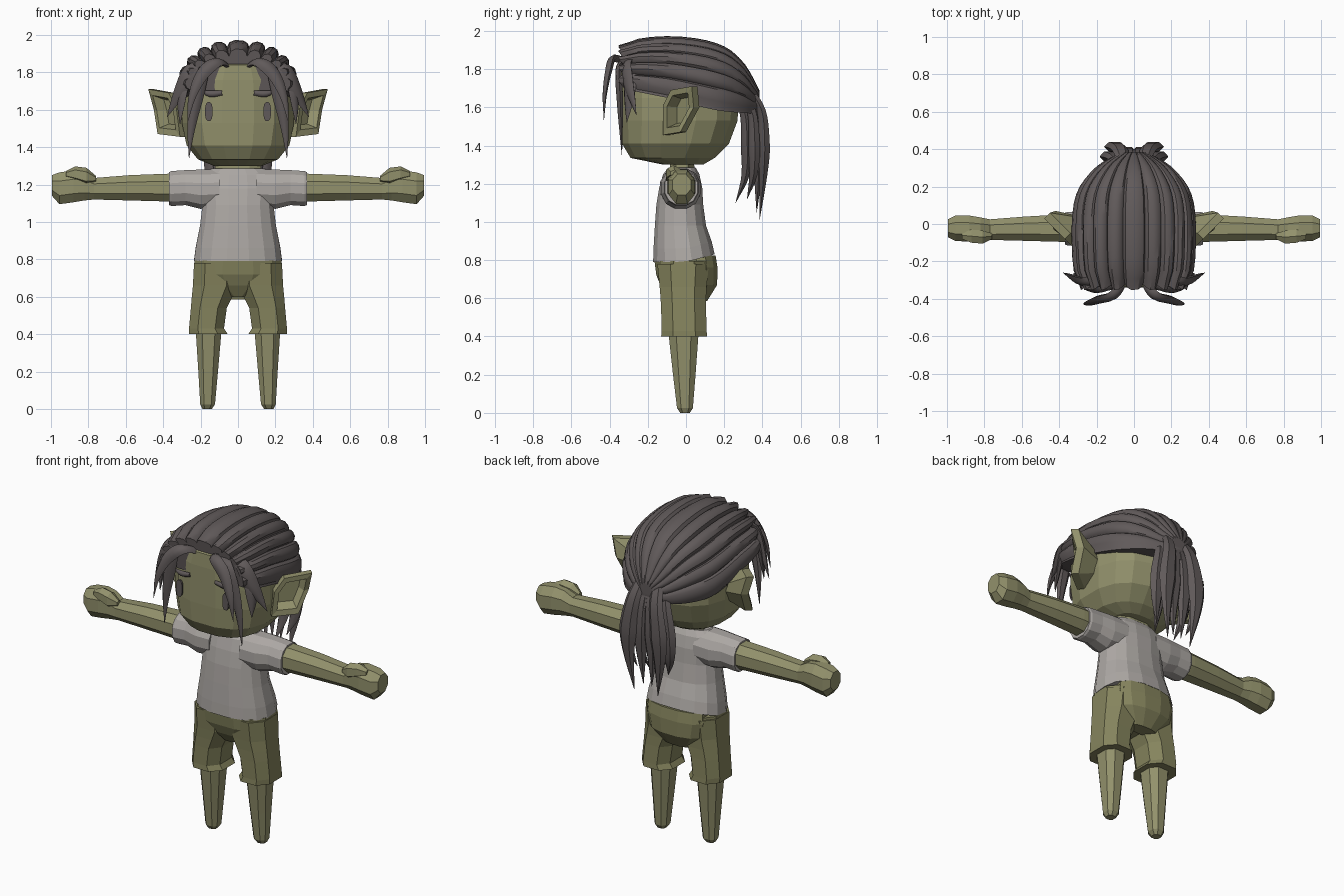
import bpy, bmesh, math
from mathutils import Vector

if "Cube" in bpy.data.objects:
    bpy.data.objects.remove(bpy.data.objects["Cube"])


def material(name, rgb):
    m = bpy.data.materials.new(name)
    m.diffuse_color = (*rgb, 1)
    m.use_nodes = True
    m.node_tree.nodes["Principled BSDF"].inputs["Base Color"].default_value = m.diffuse_color
    return m


SKIN = material("olive skin", (.29, .285, .15))
SHORTS = material("dark olive cloth", (.235, .23, .11))
SHIRT = material("pale grey cloth", (.42, .395, .375))
HAIR = material("dark grey hair", (.118, .102, .102))


def loft(name, rings, mat, smooth=0, mirror=False):
    """Skin a list of equal-length closed rings and cap both ends."""
    bm = bmesh.new()
    rows = [[bm.verts.new(p) for p in r] for r in rings]
    n = len(rows[0])
    for a, b in zip(rows, rows[1:]):
        for i in range(n):
            j = (i + 1) % n
            bm.faces.new((a[i], a[j], b[j], b[i]))
    bm.faces.new(rows[0][::-1])
    bm.faces.new(rows[-1])
    bmesh.ops.recalc_face_normals(bm, faces=bm.faces)
    me = bpy.data.meshes.new(name)
    bm.to_mesh(me)
    bm.free()
    me.materials.append(mat)
    ob = bpy.data.objects.new(name, me)
    bpy.context.collection.objects.link(ob)
    if mirror:
        ob.modifiers.new("mirror", "MIRROR").use_mirror_merge = False
    if smooth:
        bpy.ops.object.select_all(action="DESELECT")
        ob.select_set(True)
        bpy.context.view_layer.objects.active = ob
        bpy.ops.object.shade_smooth_by_angle(angle=math.radians(smooth))
    return ob


def spow(v, e):
    return math.copysign(abs(v) ** e, v)


def oval(n, e, a0, a1, b0, b1):
    """Rounded-box outline spanning a0..a1 by b0..b1."""
    out = []
    for i in range(n):
        t = 2 * math.pi * (i + .5) / n
        out.append(((a0 + a1) / 2 + (a1 - a0) / 2 * spow(math.cos(t), e) / spow(math.cos(math.pi / n), e),
                    (b0 + b1) / 2 + (b1 - b0) / 2 * spow(math.sin(t), e) / spow(math.cos(math.pi / n), e)
                    * (1 if n % 4 == 0 else .97)))
    return out


def stack(name, rows, mat, n=8, e=.8, **kw):
    """Rows of (z, x0, x1, y0, y1)."""
    return loft(name, [[(a, b, z) for a, b in oval(n, e, *r)] for z, *r in rows], mat, **kw)


def limb(name, rows, mat, n=8, e=.9, **kw):
    """Rows of (x, y0, y1, z0, z1)."""
    return loft(name, [[(x, a, b) for a, b in oval(n, e, *r)] for x, *r in rows], mat, **kw)


def smooth_path(pts, steps=4):
    """Catmull-Rom resampling of a short path."""
    p = [Vector(q) for q in pts]
    p = [2 * p[0] - p[1]] + p + [2 * p[-1] - p[-2]]
    out = []
    for i in range(1, len(p) - 2):
        a, b, c, d = p[i - 1:i + 3]
        for k in range(steps):
            t = k / steps
            out.append(.5 * (2 * b + (c - a) * t + (2 * a - 5 * b + 4 * c - d) * t * t
                             + (3 * b - a - 3 * c + d) * t ** 3))
    return out + [p[-2]]


def lock(name, pts, width, thick, side=(1, 0, 0), root=.6, peak=.4, mirror=True):
    """Tapered, ridged lock of hair along a path."""
    path = smooth_path(pts)
    rings = []
    last = len(path) - 1
    for i, p in enumerate(path):
        tan = (path[min(i + 1, last)] - path[max(i - 1, 0)]).normalized()
        s = Vector(side)
        s = (s - tan * s.dot(tan)).normalized()
        nrm = tan.cross(s)
        t = i / last
        k = root + (1 - root) * t / peak if t < peak else max(.02, 1 - ((t - peak) / (1 - peak)) ** 1.5)
        rings.append([p + s * a * width * k + nrm * b * thick * k for a, b in
                      ((1, 0), (.55, .75), (0, 1), (-.55, .75), (-1, 0), (-.5, -.8), (.5, -.8))])
    return loft(name, rings, HAIR, 40, mirror)


# Head and neck
stack("head", [(1.30, -.13, .13, -.12, .09), (1.335, -.215, .215, -.29, .15),
               (1.41, -.275, .275, -.335, .225), (1.53, -.30, .30, -.34, .27),
               (1.65, -.30, .30, -.34, .275), (1.76, -.285, .285, -.34, .26),
               (1.84, -.23, .23, -.335, .2), (1.88, -.15, .15, -.25, .12)],
      SKIN, n=16, e=.78)
stack("neck", [(1.2, -.13, .13, -.09, .05), (1.34, -.12, .12, -.08, .04)], SKIN)

# Ears: a cupped hexagon facing outward and forward
rim = [Vector(p) for p in ((.33, -.12, 1.61), (.37, -.08, 1.69), (.48, .03, 1.71),
                           (.45, .04, 1.60), (.43, -.03, 1.47), (.31, -.12, 1.455))]
mid = sum(rim, Vector()) / 6
loft("ear", [[Vector((.27, .0, 1.57)) + (p - mid) * .5 for p in rim],
             [p + Vector((-.03, .03, 0)) for p in rim], rim,
             [mid + (p - mid) * .72 for p in rim],
             [mid + (p - mid) * .55 + Vector((-.045, .04, 0)) for p in rim]], SKIN, mirror=True)

# Eyes and eyebrows
loft("eye", [[(a, y, b) for a, b in oval(12, .75, .136, .176, 1.54, 1.64)] for y in (-.335, -.346)],
     HAIR, mirror=True)
lock("eyebrow", [(.085, -.342, 1.69), (.15, -.342, 1.685), (.21, -.332, 1.705)], .018, .012,
     side=(0, 0, 1), root=.7)

# Arms with a mitten hand
limb("arm", [(.30, -.10, .05, 1.105, 1.26), (.40, -.095, .05, 1.11, 1.257), (.58, -.09, .04, 1.115, 1.25),
             (.77, -.085, .025, 1.12, 1.235), (.82, -.09, .035, 1.115, 1.265),
             (.88, -.095, .045, 1.105, 1.275), (.955, -.09, .045, 1.095, 1.265),
             (.995, -.07, .025, 1.14, 1.25)], SKIN, mirror=True)
limb("thumb", [(.76, -.08, -.05, 1.215, 1.245), (.81, -.105, -.035, 1.20, 1.285),
               (.87, -.10, -.03, 1.22, 1.293), (.92, -.08, -.04, 1.24, 1.27)], SKIN, n=6, mirror=True)

# Shirt: torso, hem and sleeves
torso = stack("shirt_torso", [(.79, -.235, .235, -.172, .15), (.86, -.226, .226, -.17, .135),
                              (.98, -.203, .203, -.163, .105), (1.09, -.19, .19, -.155, .09),
                              (1.18, -.20, .20, -.14, .085), (1.25, -.19, .19, -.12, .07),
                              (1.285, -.145, .145, -.09, .05)], SHIRT, n=16, e=.85)
# Hem sits higher at the back
for v in torso.data.vertices:
    if v.co.z < .9:
        v.co.z += .04 * max(0, v.co.y / .15)
limb("sleeve", [(.10, -.135, .075, 1.08, 1.28), (.20, -.13, .075, 1.07, 1.28), (.28, -.115, .065, 1.09, 1.277),
                (.355, -.115, .065, 1.085, 1.272), (.368, -.11, .06, 1.09, 1.267)],
     SHIRT, n=12, mirror=True)

# Shorts: hips, seat and legs
hips = stack("shorts_hips", [(.60, -.06, .06, -.09, .09), (.66, -.18, .18, -.13, .12),
                             (.72, -.236, .236, -.155, .135), (.795, -.232, .232, -.165, .14)],
             SHORTS, n=12)
stack("shorts_seat", [(.585, -.09, .09, .03, .11), (.67, -.17, .17, 0, .163),
                      (.76, -.19, .19, 0, .165), (.825, -.18, .18, 0, .155)], SHORTS, n=12, e=.9)
leg = stack("shorts_leg", [(.40, .055, .262, -.13, .11), (.43, .075, .262, -.128, .108),
                           (.54, .06, .252, -.13, .105), (.60, .03, .247, -.133, .105),
                           (.66, 0, .241, -.138, .108), (.78, .0, .235, -.15, .12)],
            SHORTS, mirror=True)

# Tapered lower legs
stack("leg", [(.0, .14, .19, -.03, .02), (.025, .123, .202, -.047, .036), (.2, .107, .212, -.068, .05),
              (.42, .088, .226, -.092, .066)], SKIN, mirror=True)

# Swept-back hair cap made of ridged strands: rows of (y, half width, base z, top z)
STRANDS = 11
cap = smooth_path([(-.325, .27, 1.70), (-.25, .31, 1.68), (-.1, .322, 1.65), (.05, .32, 1.61),
                   (.16, .30, 1.585), (.24, .255, 1.575), (.31, .19, 1.57), (.355, .12, 1.57),
                   (.385, .06, 1.59)], 2)
tops = smooth_path([(z, 0, 0) for z in (1.91, 1.945, 1.96, 1.95, 1.925, 1.885, 1.815, 1.74, 1.68)], 2)
rings = []
for i, ((y, w, base), (top, _, _)) in enumerate(zip(cap, tops)):
    ring = []
    fade = 1 - .6 * i / len(cap)
    for s in range(STRANDS):
        for t in (0, .15, .4, .7, .92):
            a = math.pi * ((s + t) / STRANDS - .5)
            bump = .04 * fade * (math.sin(math.pi * t) ** .5 - .6)
            sx, cz = spow(math.sin(a), .85), spow(math.cos(a), .8)
            ring.append((w * sx + bump * math.sin(a), y - (.03 * math.sin(math.pi * t) if i == 0 else 0),
                         base + (top - base) * cz + bump * math.cos(a)))
    ring.append((w, y, base))
    rings.append(ring)
loft("hair_cap", rings, HAIR, 35)

# Fringe locks framing the face
lock("fringe_front", [(.05, -.30, 1.83), (.11, -.38, 1.855), (.19, -.405, 1.79), (.245, -.425, 1.67),
                      (.27, -.43, 1.53)], .038, .02, side=(.8, .3, .5))
lock("fringe_long", [(.10, -.31, 1.84), (.18, -.35, 1.81), (.225, -.345, 1.65), (.25, -.34, 1.5),
                     (.262, -.335, 1.34)], .038, .02)
lock("fringe_outer", [(.17, -.28, 1.85), (.25, -.31, 1.82), (.30, -.30, 1.72), (.34, -.28, 1.64),
                      (.38, -.26, 1.56)], .045, .022, side=(.7, .5, .3))
lock("fringe_temple", [(.24, -.27, 1.80), (.29, -.29, 1.72), (.305, -.30, 1.62), (.31, -.31, 1.52)],
     .04, .022, side=(.6, .7, 0))

# Ponytail locks: (spread x, back y, tip y, tip z, width)
for k, (x, yb, yt, zt, w) in enumerate([(.035, .385, .37, 1.05, .05), (.10, .412, .385, 1.01, .058),
                                        (.13, .36, .32, 1.12, .05), (.085, .32, .26, 1.10, .05)]):
    lock(f"ponytail_lock_{k + 1}", [(x * .5, yb - .08, 1.70), (x * .75, yb - .015, 1.58), (x, yb, 1.42),
                                    (x * 1.05, yb - .005, 1.25), (x * .8, yt, zt)],
         w, .034, root=.55, peak=.55)
# Tie holding the ponytail
stack("ponytail_base", [(1.53, -.09, .09, .29, .40), (1.60, -.07, .07, .28, .385), (1.68, -.09, .09, .26, .36)],
      HAIR, smooth=40)
